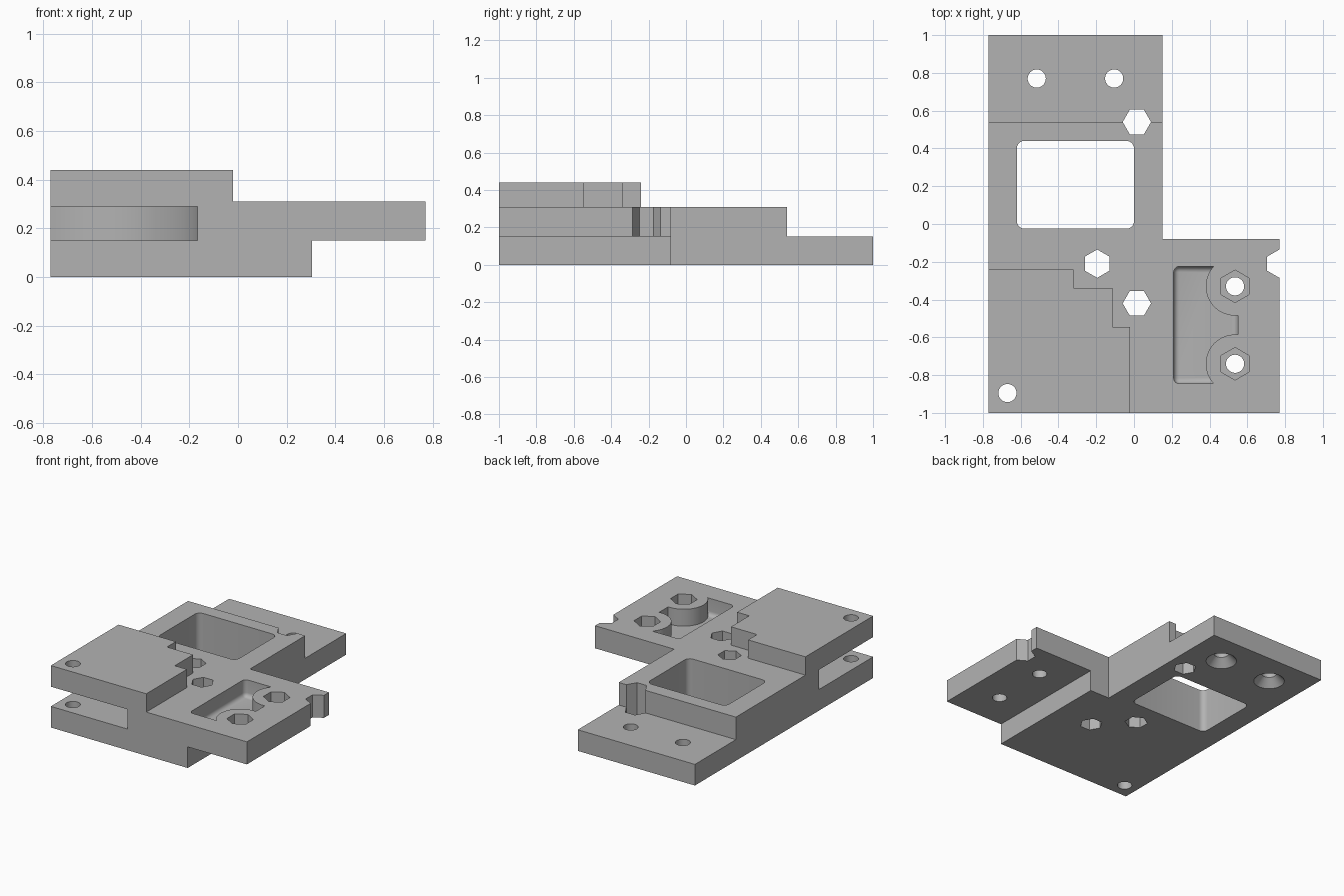
import bpy, bmesh, math

cube = bpy.data.objects.get("Cube")
if cube:
    bpy.data.objects.remove(cube, do_unlink=True)

grey = bpy.data.materials.new("plain grey")
grey.use_nodes = True
tone = (0.45, 0.45, 0.45, 1)
grey.diffuse_color = tone
grey.node_tree.nodes["Principled BSDF"].inputs["Base Color"].default_value = tone

LEDGE, SLOT_TOP, DECK, TOP = 0.15, 0.29, 0.31, 0.44
LOW, HIGH = -0.2, 0.7          # cutters overshoot the plate


def make_object(name, bm):
    bmesh.ops.recalc_face_normals(bm, faces=bm.faces)
    mesh = bpy.data.meshes.new(name)
    bm.to_mesh(mesh)
    bm.free()
    mesh.materials.append(grey)
    obj = bpy.data.objects.new(name, mesh)
    bpy.context.collection.objects.link(obj)
    return obj


def prism(name, points, z0, z1):
    bm = bmesh.new()
    face = bm.faces.new([bm.verts.new((x, y, z0)) for x, y in points])
    moved = bmesh.ops.extrude_face_region(bm, geom=[face], use_keep_orig=True)["geom"]
    bmesh.ops.translate(bm, vec=(0, 0, z1 - z0),
                        verts=[v for v in moved if isinstance(v, bmesh.types.BMVert)])
    return make_object(name, bm)


def rect(x0, y0, x1, y1):
    return [(x0, y0), (x1, y0), (x1, y1), (x0, y1)]


def ring(x, y, r, sides=48, turn=0):
    return [(x + r * math.cos(turn + math.tau * i / sides),
             y + r * math.sin(turn + math.tau * i / sides)) for i in range(sides)]


def hexagon(x, y, r, point_y=False):
    return ring(x, y, r, 6, math.pi / 2 if point_y else 0)


def rounded_box(name, x0, y0, x1, y1, z0, z1, r, only_upright):
    obj = prism(name, rect(x0, y0, x1, y1), z0, z1)
    bm = bmesh.new()
    bm.from_mesh(obj.data)
    edges = [e for e in bm.edges
             if not only_upright or abs(e.verts[0].co.z - e.verts[1].co.z) > 0.1]
    bmesh.ops.bevel(bm, geom=edges, offset=r, segments=6, profile=0.5, affect='EDGES')
    bm.to_mesh(obj.data)
    bm.free()
    return obj


def cut(body, cutter):
    mod = body.modifiers.new("cut", 'BOOLEAN')
    mod.operation = 'DIFFERENCE'
    mod.solver = 'EXACT'
    mod.object = cutter
    bpy.context.view_layer.objects.active = body
    bpy.ops.object.modifier_apply(modifier=mod.name)
    bpy.data.objects.remove(cutter, do_unlink=True)


# Plate blank
plate = prism("mounting_plate", rect(-0.77, -1, 0.77, 1), 0, TOP)

# Outline and height steps
cut(plate, prism("corner_cut", rect(0.15, -0.08, 1.2, 1.2), LOW, HIGH))
cut(plate, prism("wing_underside", rect(0.305, -1.2, 1.2, 1.2), LOW, LEDGE))
cut(plate, prism("back_ledge", rect(-1.2, 0.54, 1.2, 1.2), LEDGE, HIGH))
steps = [(-1.2, -0.24), (-0.32, -0.24), (-0.32, -0.34), (-0.115, -0.34),
         (-0.115, -0.545), (-0.02, -0.545), (-0.02, -1.2), (1.2, -1.2),
         (1.2, 1.2), (-1.2, 1.2)]
cut(plate, prism("deck_steps", steps, DECK, HIGH))

# Curved slot under the raised block
cut(plate, prism("corner_slot", ring(-0.67, -0.895, 0.515, 96), LEDGE, SLOT_TOP))

# Window
cut(plate, rounded_box("window", -0.62, -0.025, 0, 0.44, LOW, HIGH, 0.04, True))

# Pocket that leaves two round bosses standing
bosses = [(0.535, -0.33), (0.535, -0.74)]
pocket = rounded_box("pocket", 0.21, -0.845, 0.55, -0.225, 0.19, HIGH, 0.03, False)
for x, y in bosses:
    cut(pocket, prism("boss", ring(x, y, 0.155, 64), LOW, HIGH + 0.2))
cut(plate, pocket)

# Nut seats and bolt holes in the bosses
for x, y in bosses:
    cut(plate, prism("nut_seat", hexagon(x, y, 0.086, True), 0.23, HIGH))
    cut(plate, prism("bolt_hole", ring(x, y, 0.048), LOW, HIGH))

# Hexagonal through holes and the edge notch
for x, y, point_y in [(0.015, 0.54, False), (0.015, -0.42, False),
                      (-0.195, -0.21, True), (0.77, -0.21, True)]:
    cut(plate, prism("hex_hole", hexagon(x, y, 0.075, point_y), LOW, HIGH))

# Round through holes, the back pair countersunk from below
for x, y in [(-0.67, -0.895), (-0.515, 0.77), (-0.105, 0.77)]:
    cut(plate, prism("round_hole", ring(x, y, 0.048), LOW, HIGH))
    if y > 0:
        sink = prism("countersink", ring(x, y, 0.048), -0.05, 0.055)
        for v in sink.data.vertices:
            if v.co.z < 0:
                v.co.x = x + (v.co.x - x) * 3.1
                v.co.y = y + (v.co.y - y) * 3.1
        cut(plate, sink)

# Smooth round walls, crisp edges
bpy.ops.object.select_all(action='DESELECT')
plate.select_set(True)
bpy.context.view_layer.objects.active = plate
bpy.ops.object.shade_smooth_by_angle(angle=math.radians(30))
